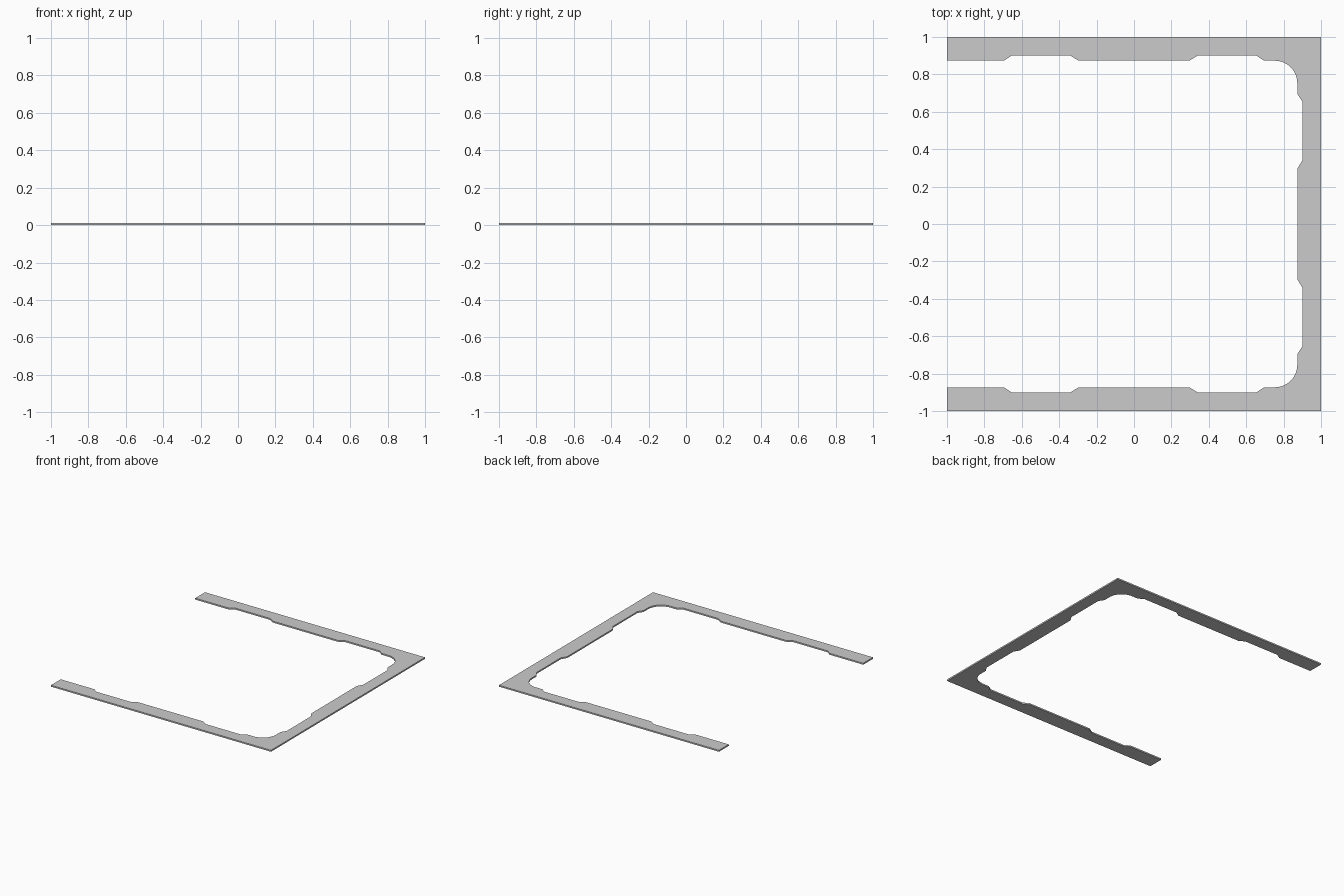
import bpy, bmesh, math

if "Cube" in bpy.data.objects:
    bpy.data.objects.remove(bpy.data.objects["Cube"])

INNER, NOTCH, RADIUS, HEIGHT = 0.873, 0.90, 0.12, 0.012

# Recessed notch steps along one side: (position along the side, distance from centre)
steps = [(0.295, INNER), (0.34, NOTCH), (0.655, NOTCH), (0.695, INNER)]

# Inner edge of the upper half, from the open end round to the middle of the right side
half = [(-1, INNER)]
half += [(-a, d) for a, d in reversed(steps)]
half += steps
c = INNER - RADIUS
for i in range(13):
    t = math.pi / 2 * (1 - i / 12)
    half.append((c + RADIUS * math.cos(t), c + RADIUS * math.sin(t)))
half += [(d, a) for a, d in reversed(steps)]

# Full outline: mirrored inner edge plus the square outer edge
inner = half + [(x, -y) for x, y in reversed(half)]
outline = inner + [(-1, -1), (1, -1), (1, 1), (-1, 1)]

# Extrude the outline into a thin flat plate
bm = bmesh.new()
face = bm.faces.new([bm.verts.new((x, y, 0)) for x, y in outline])
res = bmesh.ops.extrude_face_region(bm, geom=[face], use_keep_orig=True)
top = [v for v in res["geom"] if isinstance(v, bmesh.types.BMVert)]
bmesh.ops.translate(bm, verts=top, vec=(0, 0, HEIGHT))
bmesh.ops.recalc_face_normals(bm, faces=bm.faces)
bmesh.ops.triangulate(bm, faces=[f for f in bm.faces if len(f.verts) > 4])
mesh = bpy.data.meshes.new("border_frame")
bm.to_mesh(mesh)
bm.free()
frame = bpy.data.objects.new("border_frame", mesh)
bpy.context.collection.objects.link(frame)

# Smooth the rounded corners, keep the edges sharp
bpy.context.view_layer.objects.active = frame
frame.select_set(True)
bpy.ops.object.shade_smooth_by_angle(angle=math.radians(20))
